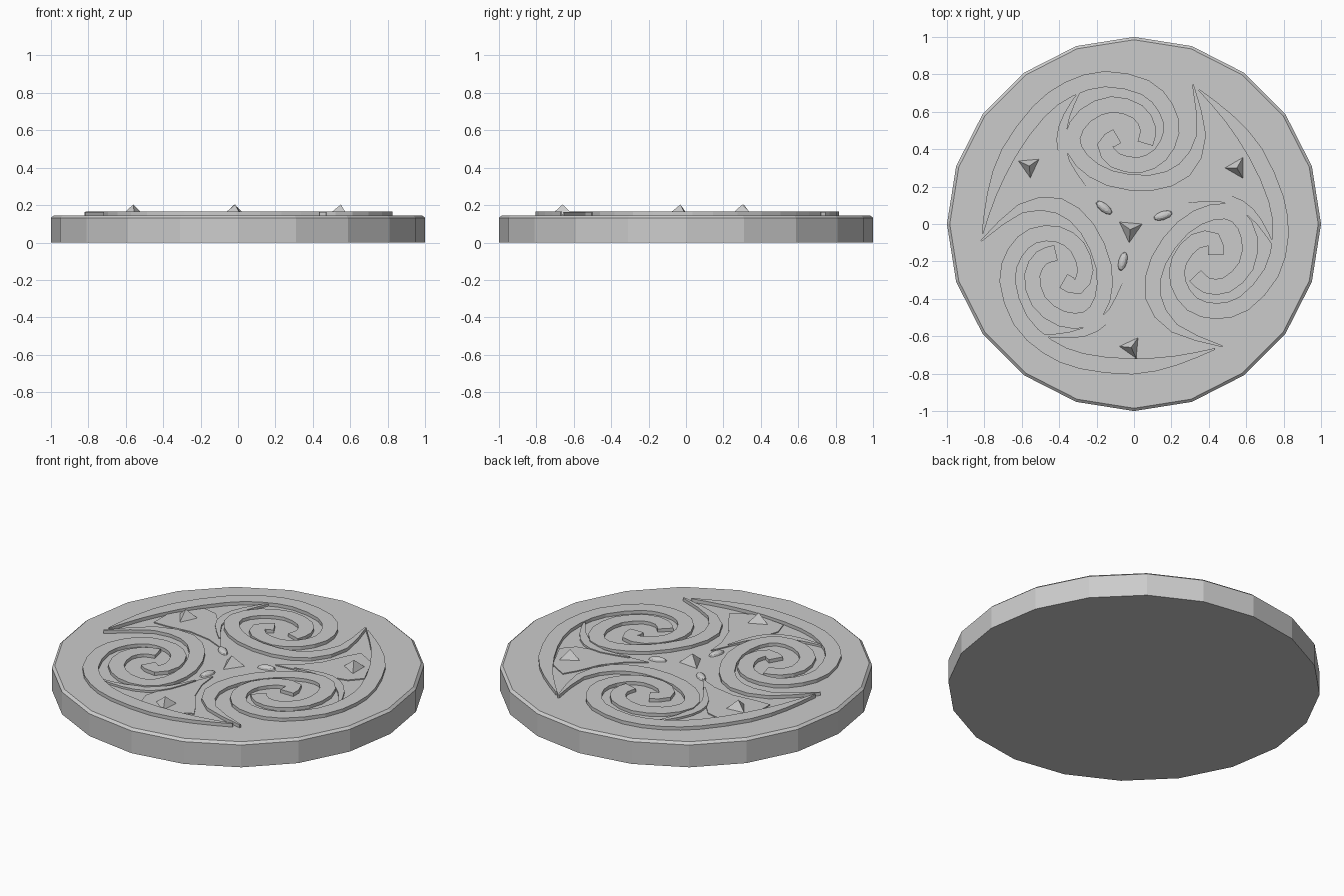
import bpy, bmesh, math
from mathutils import Vector, Matrix

if "Cube" in bpy.data.objects:
    bpy.data.objects.remove(bpy.data.objects["Cube"])

TOP = 0.145
CENTRE = Vector((-0.01, 0.0))


def finish(bm, name):
    bmesh.ops.recalc_face_normals(bm, faces=bm.faces)
    me = bpy.data.meshes.new(name)
    bm.to_mesh(me)
    bm.free()
    ob = bpy.data.objects.new(name, me)
    bpy.context.collection.objects.link(ob)
    return ob


def spin(p, k):
    # one of the three turns of the pattern
    return CENTRE + Matrix.Rotation(math.radians(120 * k), 2) @ (Vector(p) - CENTRE)


def smooth_path(pts, steps=2):
    # Catmull-Rom through the control points
    p = [Vector(q) for q in pts]
    p = [2 * p[0] - p[1]] + p + [2 * p[-1] - p[-2]]
    out = []
    for i in range(1, len(p) - 2):
        a, b, c, d = p[i - 1:i + 3]
        for s in range(steps):
            t = s / steps
            out.append(0.5 * (2 * b + (c - a) * t + (2 * a - 5 * b + 4 * c - d) * t * t
                              + (3 * b - a - 3 * c + d) * t ** 3))
    return out + [p[-2]]


def ridge(name, pts, width, z, k, tips=(1, 1)):
    # flat-topped strip along a path, tapered at its ends
    path = smooth_path([spin(q, k) for q in pts])
    n = len(path)
    bm = bmesh.new()
    rows = []
    for i, p in enumerate(path):
        d = (path[min(i + 1, n - 1)] - path[max(i - 1, 0)]).normalized()
        w = width / 2 * min(1, tips[0] + i / 4, tips[1] + (n - 1 - i) / 4)
        s = Vector((-d.y, d.x)) * w
        rows.append([bm.verts.new((*q, h)) for q, h in
                     ((p - s, TOP - 0.01), (p - s, z), (p + s, z), (p + s, TOP - 0.01))])
    for a, b in zip(rows, rows[1:]):
        for j in range(4):
            bm.faces.new((a[j], a[(j + 1) % 4], b[(j + 1) % 4], b[j]))
    bm.faces.new(rows[0])
    bm.faces.new(rows[-1])
    finish(bm, name)


def plate(name, pts, z, k):
    bm = bmesh.new()
    f = bm.faces.new([bm.verts.new((*spin(q, k), TOP - 0.01)) for q in pts])
    ext = bmesh.ops.extrude_face_region(bm, geom=[f])
    for v in ext["geom"]:
        if isinstance(v, bmesh.types.BMVert):
            v.co.z = z
    finish(bm, name)


def stud(name, x, y, angle, r=0.077):
    bm = bmesh.new()
    a = [math.radians(angle + 120 * i) for i in range(3)]
    base = [bm.verts.new((x + r * math.cos(t), y + r * math.sin(t), TOP - 0.005)) for t in a]
    tip = bm.verts.new((x, y, 0.203))
    bm.faces.new(base)
    for i in range(3):
        bm.faces.new((base[i], base[(i + 1) % 3], tip))
    finish(bm, name)


# twenty-sided disc with a bevelled upper rim
bm = bmesh.new()
rings = []
for r, z in ((1, 0), (1, 0.132), (0.985, TOP)):
    rings.append([bm.verts.new((r * math.cos(i * math.pi / 10), r * math.sin(i * math.pi / 10), z))
                  for i in range(20)])
for a, b in zip(rings, rings[1:]):
    for i in range(20):
        j = (i + 1) % 20
        bm.faces.new((a[i], a[j], b[j], b[i]))
bm.faces.new(rings[0])
bm.faces.new(rings[-1])
finish(bm, "disc")

# control paths of one third of the pattern
sweep = [(-0.81, -0.05), (-0.76, 0.16), (-0.67, 0.38), (-0.51, 0.60), (-0.35, 0.72), (-0.155, 0.775),
         (0.06, 0.73), (0.17, 0.62), (0.20, 0.49), (0.14, 0.37), (0.03, 0.315), (-0.10, 0.34),
         (-0.155, 0.42), (-0.09, 0.47)]
hook = [(0.315, 0.745), (0.36, 0.475), (0.27, 0.29), (0.09, 0.22), (-0.13, 0.245), (-0.28, 0.34),
        (-0.33, 0.46), (-0.26, 0.58), (-0.12, 0.64), (0.02, 0.60), (0.075, 0.51), (0.06, 0.43)]
pocket = [(-0.55, 0.47), (-0.46, 0.45), (-0.37, 0.35), (-0.26, 0.21), (-0.19, 0.11), (-0.30, 0.16),
          (-0.44, 0.185), (-0.58, 0.17), (-0.67, 0.17), (-0.67, 0.30)]
vein = [(-0.29, 0.71), (-0.36, 0.58), (-0.39, 0.45), (-0.36, 0.33), (-0.26, 0.20)]

for k in range(3):
    ridge(f"outer_sweep_{k}", sweep, 0.085, 0.165, k, (0.1, 1))
    ridge(f"spiral_hook_{k}", hook, 0.085, 0.164, k, (0.1, 1))
    ridge(f"pocket_vein_{k}", vein, 0.05, 0.157, k, (0.2, 0.2))
    plate(f"pocket_floor_{k}", pocket, 0.151, k)

# three-sided studs
for i, (x, y, a) in enumerate(((-0.56, 0.31, 35), (0.55, 0.30, 60), (-0.015, -0.66, 55), (-0.02, -0.03, 25))):
    stud(f"stud_{i}", x, y, a)

# small lens-shaped beads around the middle
for i, (x, y, a) in enumerate(((-0.16, 0.087, -38), (0.155, 0.045, 18), (-0.06, -0.2, 75))):
    bm = bmesh.new()
    bmesh.ops.create_uvsphere(bm, u_segments=10, v_segments=6, radius=1)
    m = (Matrix.Translation((x, y, TOP)) @ Matrix.Rotation(math.radians(a), 4, 'Z')
         @ Matrix.Diagonal((0.052, 0.023, 0.02, 1)))
    bmesh.ops.transform(bm, matrix=m, verts=bm.verts)
    finish(bm, f"bead_{i}")
